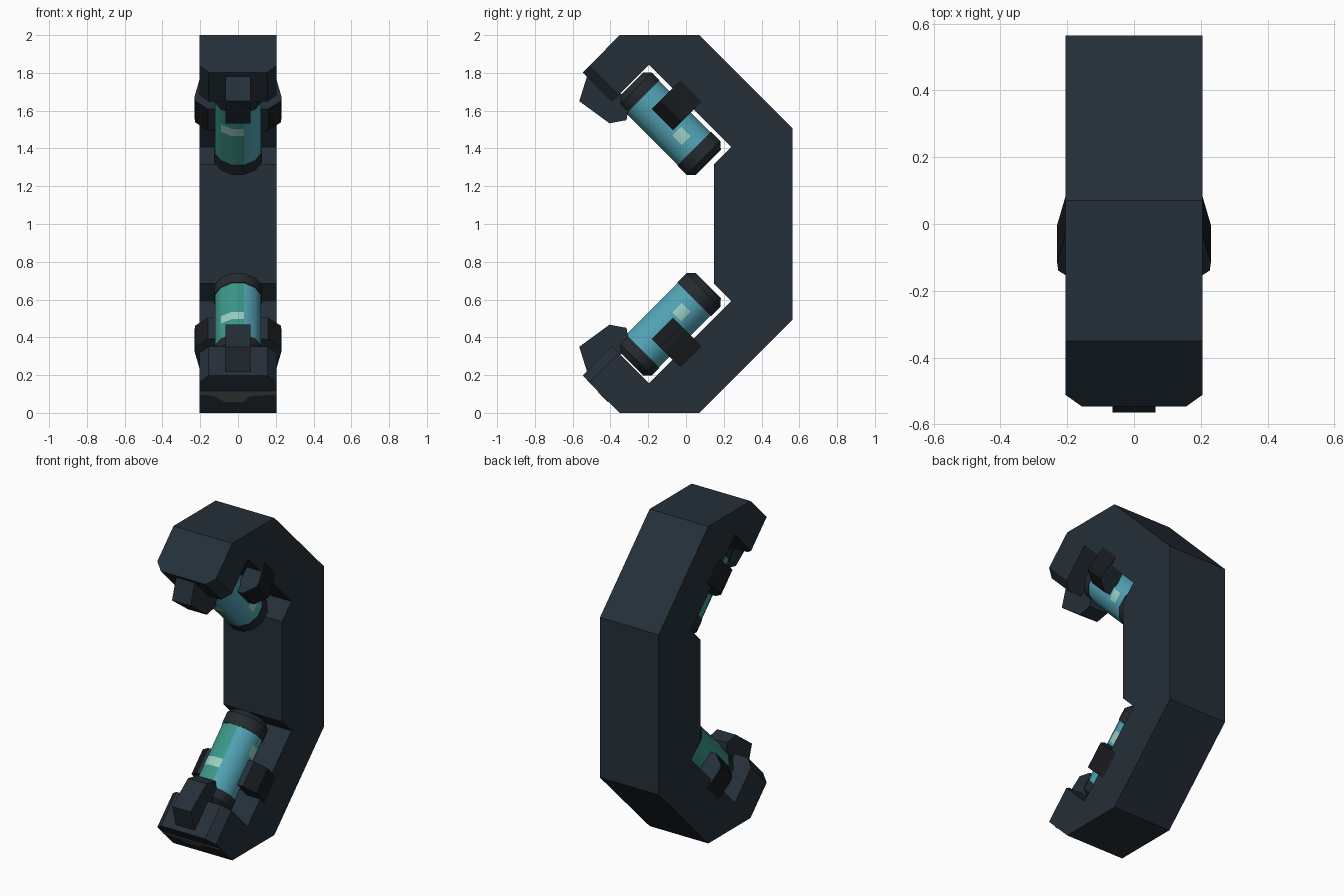
import bpy, bmesh, math

if "Cube" in bpy.data.objects:
    bpy.data.objects.remove(bpy.data.objects["Cube"])

R2 = math.sqrt(2)


def mat(name, rgb):
    m = bpy.data.materials.new(name)
    m.diffuse_color = (*rgb, 1)
    m.use_nodes = True
    m.node_tree.nodes["Principled BSDF"].inputs["Base Color"].default_value = m.diffuse_color
    return m


SLATE = mat("slate", (0.018, 0.029, 0.040))
BLACK = mat("near_black", (0.009, 0.011, 0.013))
CAP = mat("cap_grey", (0.018, 0.024, 0.029))
BLUE = mat("blue_glass", (0.085, 0.37, 0.47))
GREEN = mat("green_glass", (0.045, 0.31, 0.25))
SHINE = mat("pale_glass", (0.32, 0.62, 0.55))
GREY = mat("worn_grey", (0.10, 0.11, 0.11))


def finish(name, bm, mats, smooth=False):
    bmesh.ops.recalc_face_normals(bm, faces=bm.faces)
    me = bpy.data.meshes.new(name)
    bm.to_mesh(me)
    bm.free()
    ob = bpy.data.objects.new(name, me)
    bpy.context.collection.objects.link(ob)
    for m in mats:
        me.materials.append(m)
    if smooth:
        bpy.ops.object.select_all(action='DESELECT')
        ob.select_set(True)
        bpy.context.view_layer.objects.active = ob
        bpy.ops.object.shade_smooth_by_angle(angle=math.radians(35))
    return ob


def prism(bm, a, b):
    """Join two matching outlines of 3D points into a solid."""
    va = [bm.verts.new(p) for p in a]
    vb = [bm.verts.new(p) for p in b]
    n = len(va)
    bm.faces.new(va)
    bm.faces.new(vb[::-1])
    for i in range(n):
        j = (i + 1) % n
        bm.faces.new((va[i], va[j], vb[j], vb[i]))


def arm(x, u, v, top):
    """Arm space: u runs along the canister, v points out of the pocket."""
    y, z = (u - v) / R2, (u + v) / R2
    return (x, y, 2 - z if top else z)


# C-shaped frame: lower half outline, mirrored to the upper half
half = [(0.565, 0.495), (0.07, 0), (-0.35, 0), (-0.547, 0.197), (-0.392, 0.352),
        (-0.196, 0.156), (0.24, 0.592), (0.147, 0.685)]
outline = half + [(y, 2 - z) for y, z in reversed(half)]
bm = bmesh.new()
prism(bm, [(-0.205, y, z) for y, z in outline], [(0.205, y, z) for y, z in outline])
# chamfer the side edges of both lips
lip = []
for e in bm.edges:
    p, q = (v.co for v in e.verts)
    if abs(p.x - q.x) < 0.01 and max(p.y, q.y) < -0.38 and min(p.y, q.y) < -0.54 \
            and 0.3 < max(min(p.z, 2 - p.z), min(q.z, 2 - q.z)):
        lip.append(e)
bmesh.ops.bevel(bm, geom=lip, offset=0.05, segments=1, affect='EDGES')
finish("frame", bm, [SLATE])

# Canister rings: distance along the axis and radius
rings = [(-0.02, 0.098), (0.012, 0.131), (0.07, 0.131), (0.07, 0.127), (0.185, 0.127),
         (0.24, 0.127), (0.325, 0.127), (0.395, 0.127), (0.455, 0.127), (0.455, 0.131),
         (0.525, 0.131), (0.56, 0.098)]
SIDES = 12
VC = 0.394

for top in (False, True):
    tag = "upper" if top else "lower"

    # Glass canister with dark end caps
    bm = bmesh.new()
    loops = []
    for u, r in rings:
        loops.append([bm.verts.new(arm(r * math.cos(a), u, VC + r * math.sin(a), top))
                      for a in [(k - 0.5) * math.tau / SIDES for k in range(SIDES)]])
    bm.faces.new(loops[0])
    bm.faces.new(loops[-1][::-1])
    for i in range(len(rings) - 1):
        for k in range(SIDES):
            j = (k + 1) % SIDES
            f = bm.faces.new((loops[i][k], loops[i][j], loops[i + 1][j], loops[i + 1][k]))
            if 3 <= i <= 7:
                f.material_index = 1 if k in (0, 1, 2, 10, 11) else 2
                if (i == 6 and k == 0) or (i == 4 and k in (3, 4)):
                    f.material_index = 3
    finish(tag + "_canister", bm, [CAP, BLUE, GREEN, SHINE], smooth=True)

    # End clamp gripping the canister over the lip
    bm = bmesh.new()
    clamp = [(-0.565, 0.35), (-0.405, 0.467), (-0.315, 0.45), (-0.30, 0.36),
             (-0.40, 0.25), (-0.52, 0.205)]
    clamp = [(y, 2 - z if top else z) for y, z in clamp]
    prism(bm, [(-0.065, y, z) for y, z in clamp], [(0.065, y, z) for y, z in clamp])
    finish(tag + "_end_clamp", bm, [SLATE])

    # Side clamps on both flanks, dark outer plates
    prof = [(0.11, 0.19), (0.205, 0.19), (0.23, 0.312), (0.227, 0.345),
            (0.16, 0.405), (0.11, 0.405)]
    for s, side in ((-1, "left"), (1, "right")):
        bm = bmesh.new()
        prism(bm, [arm(s * x, 0.148, v, top) for x, v in prof],
              [arm(s * x, 0.308, v, top) for x, v in prof])
        bm.normal_update()
        for f in bm.faces:
            c = f.calc_center_median()
            if abs(c.x) > 0.19 and abs(f.normal.x) > 0.5:
                f.material_index = 1
        finish(f"{tag}_{side}_clamp", bm, [SLATE, BLACK])

# Worn patch on the slanted lower front
bm = bmesh.new()
patch = [(-0.2, 0.115), (0.2, 0.115), (0.2, 0.1), (0.06, 0.09), (0.03, 0.06),
         (-0.07, 0.06), (-0.12, 0.09), (-0.2, 0.1)]
prism(bm, [(x, -0.35 - z, z) for x, z in patch],
      [(x, -0.353 - z, z - 0.003) for x, z in patch])
finish("worn_patch", bm, [GREY])
